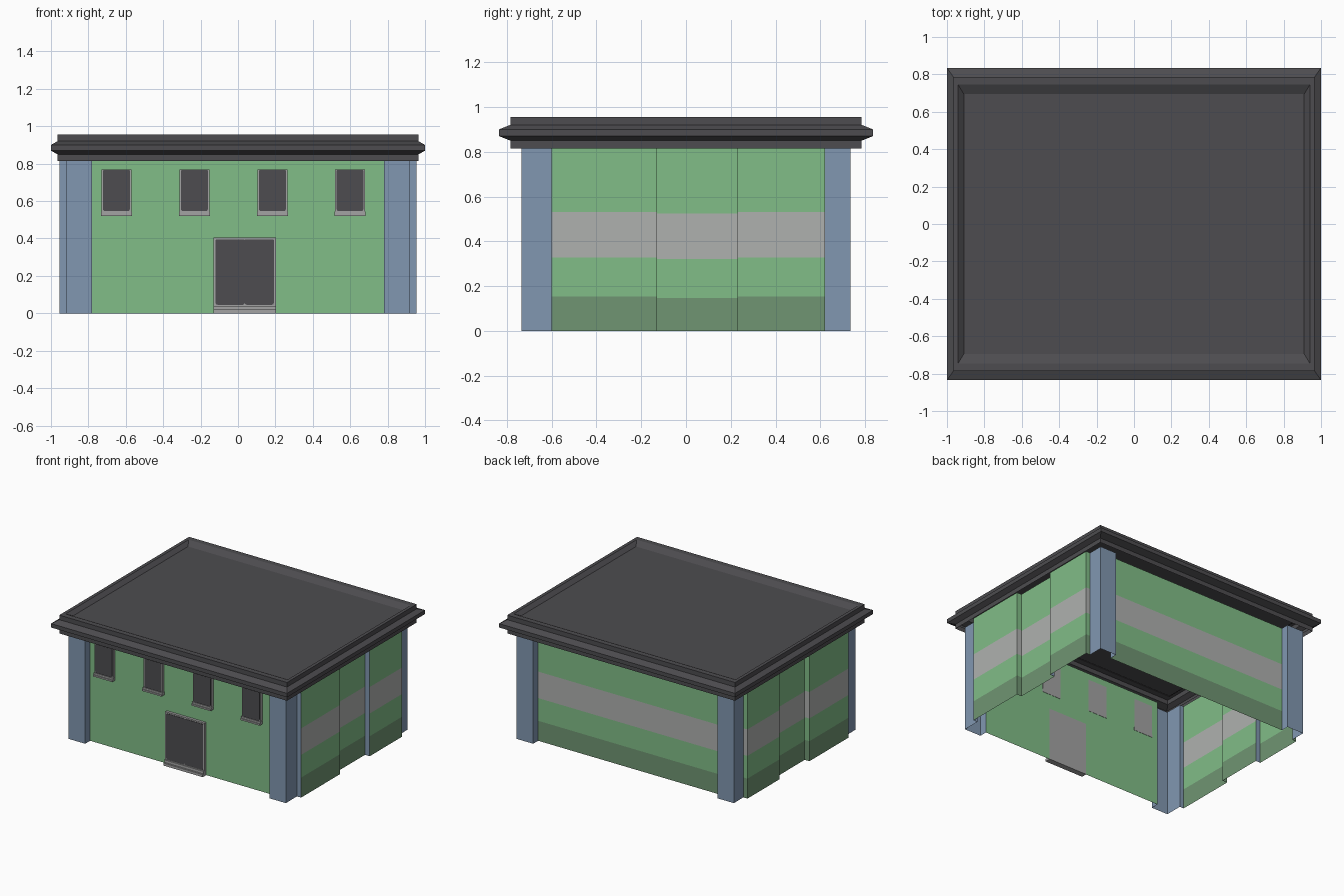
import bpy, bmesh

if "Cube" in bpy.data.objects:
    bpy.data.objects.remove(bpy.data.objects["Cube"])

def material(name, rgb):
    m = bpy.data.materials.new(name)
    m.diffuse_color = (*rgb, 1)
    m.use_nodes = True
    m.node_tree.nodes["Principled BSDF"].inputs["Base Color"].default_value = m.diffuse_color
    return m

GREEN = material("green wall", (0.22, 0.51, 0.245))
BASE = material("dark green base", (0.16, 0.30, 0.17))
STRIPE = material("light grey stripe", (0.43, 0.44, 0.43))
BLUE = material("blue column", (0.22, 0.31, 0.44))
DARK = material("charcoal", (0.075, 0.073, 0.08))
FRAME = material("grey frame", (0.37, 0.37, 0.37))

def make_object(name, bm, mats):
    me = bpy.data.meshes.new(name)
    bm.to_mesh(me)
    bm.free()
    for m in mats:
        me.materials.append(m)
    ob = bpy.data.objects.new(name, me)
    bpy.context.collection.objects.link(ob)
    return ob

# Walls: a plan outline of the right half, mirrored, raised as an open shell
right = [(.78, -.675), (.78, -.735), (.92, -.735), (.92, -.60), (.955, -.60),
         (.955, -.13), (.915, -.13), (.915, .23), (.955, .23), (.955, .62),
         (.92, .62), (.92, .735), (.78, .735), (.78, .675)]
outline = right + [(-x, y) for x, y in reversed(right)]
# B = blue column, S = striped, R = recessed striped, F = plain front
half = "BBBBSSRBSSBBB"
kinds = half + "S" + half[::-1] + "F"
TOP = 0.82
bm = bmesh.new()
for i, kind in enumerate(kinds):
    (x0, y0), (x1, y1) = outline[i], outline[(i + 1) % len(outline)]
    if kind in "SR":
        d = 0.006 if kind == "R" else 0
        bands = [(0, .153 - d, 1), (.153 - d, .327 - d, 0),
                 (.327 - d, .53 - d, 2), (.53 - d, TOP, 0)]
    else:
        bands = [(0, TOP, 3 if kind == "B" else 0)]
    for z0, z1, mi in bands:
        f = bm.faces.new([bm.verts.new(p) for p in
                          ((x0, y0, z0), (x1, y1, z0), (x1, y1, z1), (x0, y0, z1))])
        f.material_index = mi
bmesh.ops.remove_doubles(bm, verts=bm.verts, dist=0.0005)
make_object("walls", bm, [GREEN, BASE, STRIPE, BLUE])

# Roof: flared cornice rings, sunken flat deck
rings = [(.965, .785, .815), (.965, .785, .85), (1, .835, .87), (1, .835, .90),
         (.965, .785, .92), (.965, .785, .955), (.94, .745, .955), (.91, .695, .93)]
bm = bmesh.new()
loops = [[bm.verts.new((sx * x, sy * y, z)) for sx, sy in
          ((-1, -1), (1, -1), (1, 1), (-1, 1))] for x, y, z in rings]
for a, b in zip(loops, loops[1:]):
    for k in range(4):
        n = (k + 1) % 4
        bm.faces.new((a[k], a[n], b[n], b[k]))
bm.faces.new(loops[-1])
make_object("roof", bm, [DARK])

WALL_Y = -0.675

def box(name, x0, x1, z0, z1, depth, mat):
    bm = bmesh.new()
    bmesh.ops.create_cube(bm, size=1)
    for v in bm.verts:
        v.co = (x1 if v.co.x > 0 else x0,
                WALL_Y - depth if v.co.y < 0 else WALL_Y + .002,
                z1 if v.co.z > 0 else z0)
    return make_object(name, bm, [mat])

def pane(name, x0, x1, z0, z1, depth, c=.011):
    # thin plate with clipped corners
    k = c * .3
    pts = [(x0 + c, z0), (x1 - c, z0), (x1 - k, z0 + k), (x1, z0 + c), (x1, z1 - k),
           (x1 - k, z1), (x0 + k, z1), (x0, z1 - k), (x0, z0 + c), (x0 + k, z0 + k)]
    bm = bmesh.new()
    f = bm.faces.new([bm.verts.new((x, WALL_Y - depth, z)) for x, z in pts])
    r = bmesh.ops.extrude_face_region(bm, geom=[f])
    for v in r["geom"]:
        if isinstance(v, bmesh.types.BMVert):
            v.co.y -= .003
    bmesh.ops.recalc_face_normals(bm, faces=bm.faces)
    return make_object(name, bm, [DARK])

# Upper windows: frame, dark pane, two-step sill
for i, x in enumerate((-.65, -.233, .184, .599)):
    box(f"window_frame_{i}", x - .08, x + .08, .54, .77, .02, FRAME)
    pane(f"window_pane_{i}", x - .072, x + .072, .546, .765, .02)
    box(f"window_sill_upper_{i}", x - .082, x + .082, .532, .545, .028, FRAME)
    box(f"window_sill_lower_{i}", x - .082, x + .082, .52, .532, .036, FRAME)

# Double door with threshold
box("door_frame", -.13, .203, .0, .405, .02, FRAME)
pane("door_left", -.12, .0365, .045, .395, .02)
pane("door_right", .0365, .192, .045, .395, .02)
box("door_step_upper", -.13, .203, .02, .04, .03, FRAME)
box("door_step_lower", -.13, .203, .0, .02, .042, FRAME)
